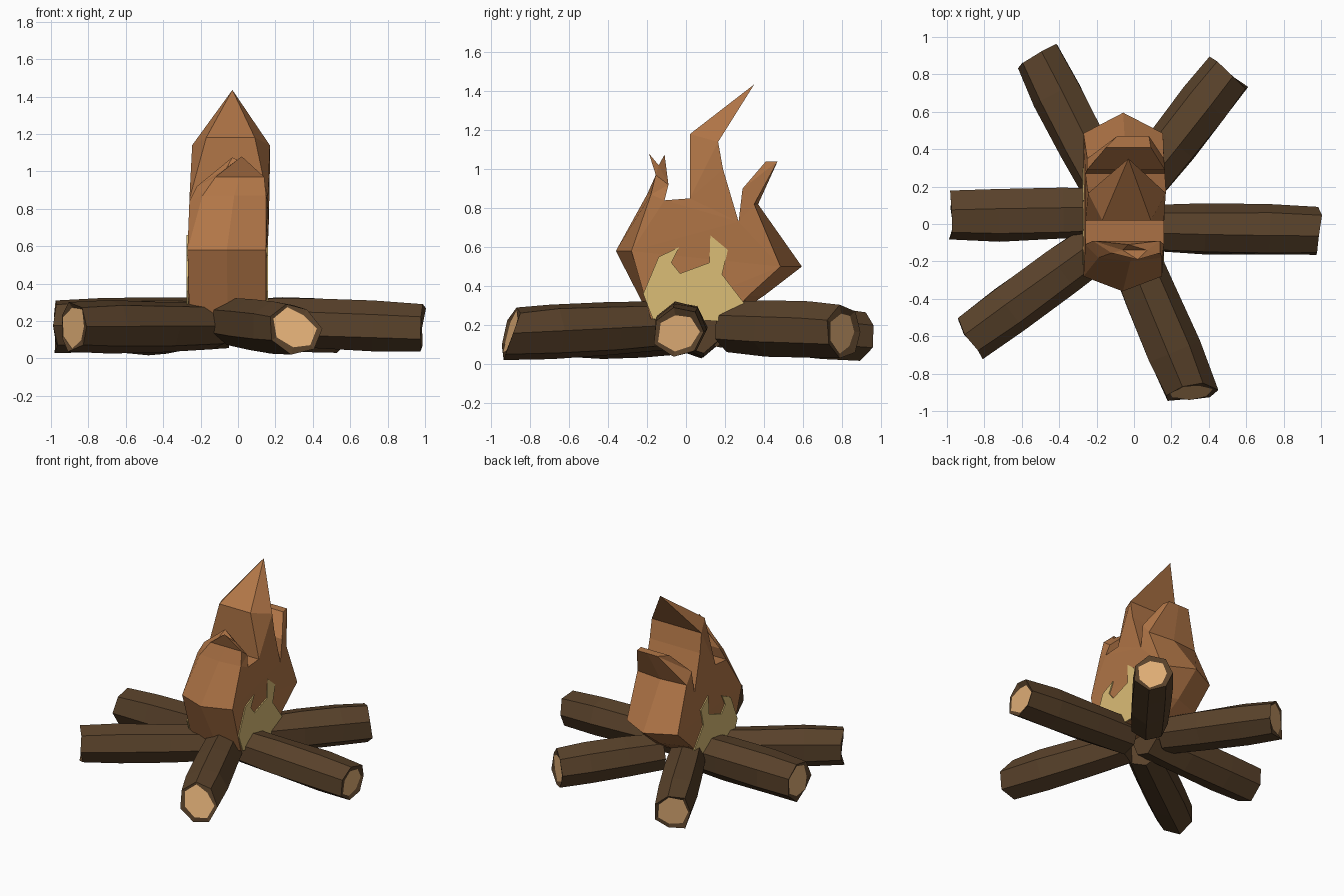
import bpy, bmesh, math, random
from mathutils import Vector
from mathutils.geometry import tessellate_polygon

if "Cube" in bpy.data.objects:
    bpy.data.objects.remove(bpy.data.objects["Cube"])
random.seed(4)


def material(name, rgb):
    mat = bpy.data.materials.new(name)
    mat.use_nodes = True
    mat.diffuse_color = (*rgb, 1)
    mat.node_tree.nodes["Principled BSDF"].inputs["Base Color"].default_value = (*rgb, 1)
    return mat


bark = material("bark brown", (0.098, 0.053, 0.023))
cut_wood = material("cut wood", (0.74, 0.42, 0.18))
ember = material("flame orange", (0.44, 0.18, 0.063))
glow = material("inner flame yellow", (0.71, 0.51, 0.18))


def finish(bm, name, mats):
    bmesh.ops.recalc_face_normals(bm, faces=bm.faces)
    mesh = bpy.data.meshes.new(name)
    bm.to_mesh(mesh)
    bm.free()
    for mat in mats:
        mesh.materials.append(mat)
    obj = bpy.data.objects.new(name, mesh)
    bpy.context.collection.objects.link(obj)
    return obj


# Logs: rough seven-sided trunks with a ragged pale cut at the outer end
def log(name, inner, outer, radius, lean, tilt):
    a, b = Vector(inner), Vector(outer)
    axis = (b - a).normalized()
    side = axis.cross(Vector((0, 0, 1))).normalized()
    up = side.cross(axis)
    sides, bm, rings = 7, bmesh.new(), []
    wobble = [random.uniform(0.96, 1.09) for _ in range(sides)]

    def ring(t, scale, shift, rough):
        verts = []
        for i in range(sides):
            ang = math.tau * (i + 0.5) / sides
            r = radius * scale * wobble[i] * random.uniform(1 - rough, 1 + rough)
            slant = lean * math.cos(ang) + tilt * math.sin(ang) + random.uniform(-shift, shift)
            verts.append(bm.verts.new(a.lerp(b, t) + r * (math.cos(ang) * side + math.sin(ang) * up)
                                      + axis * slant * (t > 0.9)))
        rings.append(verts)

    ring(0, 0.92, 0, 0.03)
    ring(0.35, 1.0, 0, 0.04)
    ring(0.72, 1.03, 0, 0.04)
    ring(1, 0.96, 0.015, 0.03)
    ring(0.99, 0.76, 0.006, 0.18)
    bm.faces.new(rings[0])
    for low, high in zip(rings, rings[1:]):
        for i in range(sides):
            j = (i + 1) % sides
            bm.faces.new((low[i], low[j], high[j], high[i]))
    cap = bm.faces.new(rings[-1])
    cap.material_index = 1
    return finish(bm, name, (bark, cut_wood))


log("left_log", (0.05, -0.02, 0.2), (0.985, -0.035, 0.165), 0.137, 0.0, 0.0)
log("right_log", (-0.05, 0.06, 0.19), (-0.98, 0.045, 0.175), 0.14, 0.0, 0.0)
log("front_right_log", (-0.12, -0.06, 0.175), (-0.88, -0.61, 0.17), 0.133, 0.0, 0.0)
log("front_left_log", (-0.03, -0.1, 0.2), (0.305, -0.905, 0.16), 0.14, -0.03, -0.045)
log("back_left_log", (0.05, 0.23, 0.19), (0.505, 0.81, 0.165), 0.137, 0.0, 0.0)
log("back_right_log", (-0.14, 0.16, 0.21), (-0.515, 0.9, 0.142), 0.137, 0.0, 0.0)

# Flame outline: depth, height, right edge, left edge, inset of the side edges
outline = [
    (-0.18, 0.23, -0.26, 0.15, 0), (-0.36, 0.58, -0.27, 0.15, 0.08),
    (-0.20, 0.87, -0.19, 0.15, 0.02), (-0.155, 0.97, -0.12, 0.14, 0),
    (-0.19, 1.08, 0.02, 0.02, 0), (-0.14, 1.02, -0.06, 0.07, 0),
    (-0.11, 1.075, -0.03, -0.03, 0), (-0.09, 0.92, -0.22, 0.14, 0),
    (-0.11, 0.84, -0.26, 0.16, 0), (0.02, 0.85, -0.26, 0.16, 0),
    (0.02, 1.18, -0.17, 0.09, 0), (0.35, 1.435, -0.03, -0.03, 0),
    (0.165, 1.14, -0.245, 0.17, 0), (0.19, 1.0, -0.25, 0.17, 0),
    (0.27, 0.73, -0.26, 0.165, 0), (0.29, 0.90, -0.25, 0.165, 0),
    (0.41, 1.04, -0.15, 0.09, 0), (0.47, 1.04, -0.09, 0.08, 0),
    (0.37, 0.82, -0.25, 0.16, -0.02), (0.595, 0.5, -0.27, 0.155, -0.11),
    (0.4, 0.35, -0.27, 0.15, -0.08), (0.2, 0.22, -0.26, 0.15, 0),
]
bm = bmesh.new()
right_loop, ridge, left_loop = [], [], []
for y, z, right, left, inset in outline:
    ridge.append(bm.verts.new(((right + left) / 2, y, z)))
    right_loop.append(bm.verts.new((right, y + inset, z)))
    left_loop.append(bm.verts.new((left, y + inset, z)))
for i in range(len(outline)):
    j = (i + 1) % len(outline)
    for one, two in ((right_loop, ridge), (ridge, left_loop)):
        bm.faces.new((one[i], one[j], two[j], two[i]))
# Side walls are filled in the side plane so the gaps between tongues stay open
side_shape = [Vector((v.co.y, v.co.z, 0)) for v in left_loop]
for tri in tessellate_polygon([side_shape]):
    for loop in (right_loop, left_loop):
        bm.faces.new([loop[k] for k in tri])
bmesh.ops.remove_doubles(bm, verts=bm.verts, dist=0.001)
finish(bm, "flame", (ember,))

# Yellow inner flame: a thin plate on each side
tongues = [(-0.17, 0.23), (-0.22, 0.36), (-0.14, 0.55), (-0.035, 0.6), (-0.075, 0.52),
           (-0.03, 0.465), (0.12, 0.52), (0.125, 0.66), (0.215, 0.585), (0.185, 0.46),
           (0.3, 0.31), (0.2, 0.22)]
for name, x, out in (("left_inner_flame", 0.153, 1), ("right_inner_flame", -0.268, -1)):
    bm = bmesh.new()
    face = bm.faces.new([bm.verts.new((x, y, z)) for y, z in tongues])
    made = bmesh.ops.extrude_face_region(bm, geom=[face])["geom"]
    for v in made:
        if isinstance(v, bmesh.types.BMVert):
            v.co.x += 0.008 * out
    finish(bm, name, (glow,))
